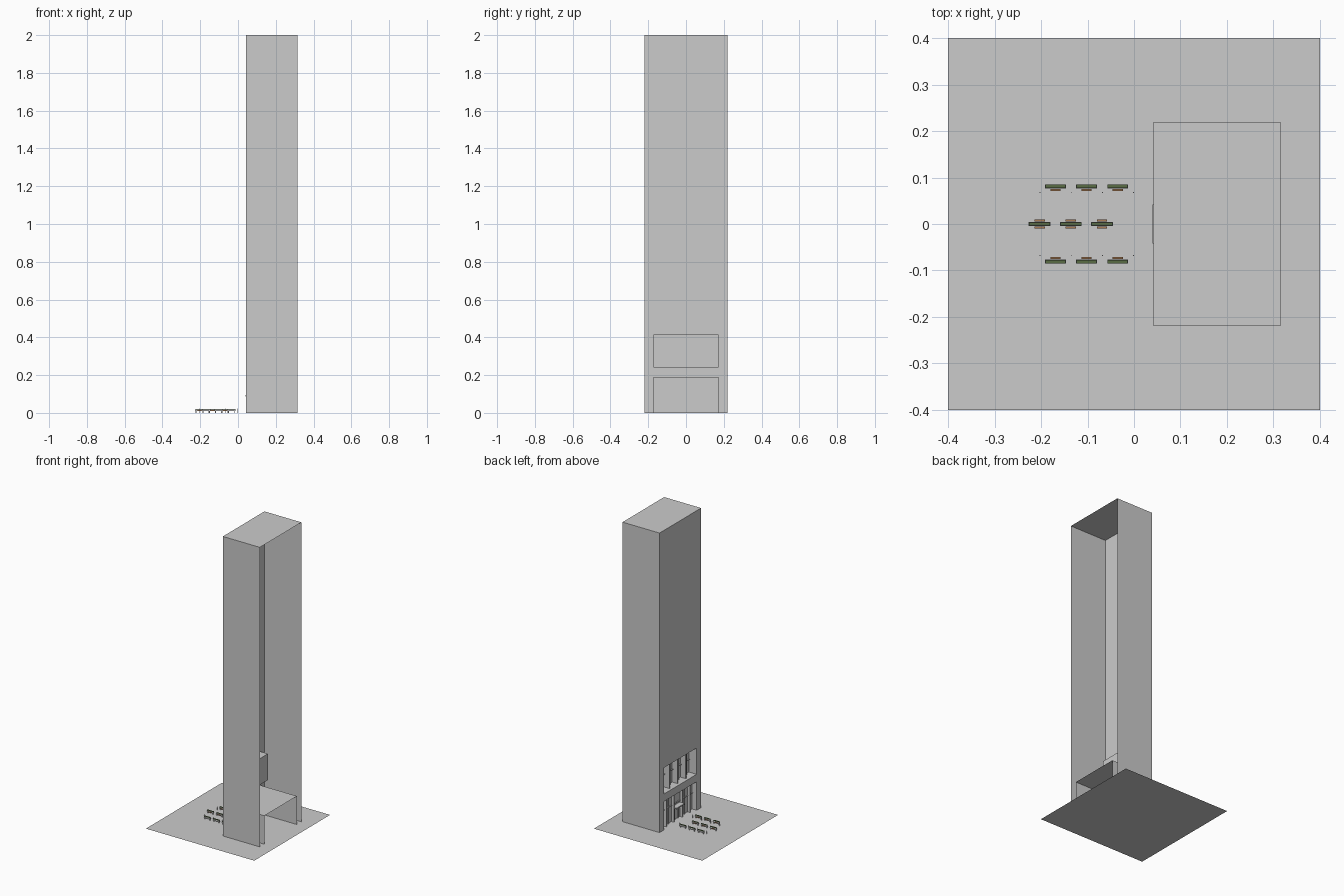
import bpy

if "Cube" in bpy.data.objects:
    bpy.data.objects.remove(bpy.data.objects["Cube"])

X0, X1, HY, TOP = 0.042, 0.315, 0.219, 2.0   # tower extents
OPEN = 0.172                                 # half width of facade openings
LOBBY_H, WIN_Z0, WIN_Z1 = 0.19, 0.24, 0.415
DOOR_X, WIN_X = 0.075, 0.10                  # recess depths


def material(name, rgb):
    m = bpy.data.materials.new(name)
    m.diffuse_color = (*rgb, 1)
    m.use_nodes = True
    m.node_tree.nodes["Principled BSDF"].inputs["Base Color"].default_value = m.diffuse_color
    return m


HEDGE = material("hedge_green", (0.10, 0.15, 0.06))
WOOD = material("bench_wood", (0.40, 0.20, 0.09))


def build(name, verts, faces, mat=None):
    me = bpy.data.meshes.new(name)
    me.from_pydata(verts, [], faces)
    ob = bpy.data.objects.new(name, me)
    bpy.context.collection.objects.link(ob)
    if mat:
        me.materials.append(mat)
    return ob


def sheets(name, rects):
    """Rectangles lying in an axis plane, given as (low corner, high corner)."""
    verts, faces = [], []
    for a, b in rects:
        flat = [i for i in range(3) if a[i] == b[i]][0]
        u, v = [i for i in range(3) if i != flat]
        n = len(verts)
        for s, t in ((0, 0), (1, 0), (1, 1), (0, 1)):
            p = list(a)
            p[u] = (a, b)[s][u]
            p[v] = (a, b)[t][v]
            verts.append(p)
        faces.append((n, n + 1, n + 2, n + 3))
    return build(name, verts, faces)


def boxes(name, items, mat=None):
    """Boxes given as (x0, x1, y0, y1, z0, z1), joined in one object."""
    verts, faces = [], []
    for x0, x1, y0, y1, z0, z1 in items:
        n = len(verts)
        verts += [(x, y, z) for x in (x0, x1) for y in (y0, y1) for z in (z0, z1)]
        faces += [tuple(n + i for i in f) for f in
                  ((0, 1, 3, 2), (4, 6, 7, 5), (0, 4, 5, 1),
                   (2, 3, 7, 6), (0, 2, 6, 4), (1, 5, 7, 3))]
    return build(name, verts, faces, mat)


# Plaza
sheets("plaza_ground", [((-0.4, -0.4, 0), (0.4, 0.4, 0))])

# Tower shell, open at the rear
sheets("tower_sides_and_roof", [
    ((X0, -HY, 0), (X1, -HY, TOP)),
    ((X0, HY, 0), (X1, HY, TOP)),
    ((X0, -HY, TOP), (X1, HY, TOP))])

# Facade around the two openings
sheets("facade", [
    ((X0, -HY, 0), (X0, -OPEN, WIN_Z1)),
    ((X0, OPEN, 0), (X0, HY, WIN_Z1)),
    ((X0, -OPEN, LOBBY_H), (X0, OPEN, WIN_Z0)),
    ((X0, -HY, WIN_Z1), (X0, HY, TOP))])

# Lobby walls, ceiling and glazed entrance wall
sheets("lobby", [
    ((X0, -OPEN, 0), (X1, -OPEN, LOBBY_H)),
    ((X0, OPEN, 0), (X1, OPEN, LOBBY_H)),
    ((X0, -OPEN, LOBBY_H), (X1, OPEN, LOBBY_H)),
    ((DOOR_X, -OPEN, 0), (DOOR_X, OPEN, LOBBY_H))])

# Upper window recess
sheets("window_recess", [
    ((X0, -OPEN, WIN_Z0), (WIN_X, -OPEN, WIN_Z1)),
    ((X0, OPEN, WIN_Z0), (WIN_X, OPEN, WIN_Z1)),
    ((X0, -OPEN, WIN_Z0), (WIN_X, OPEN, WIN_Z0)),
    ((X0, -OPEN, WIN_Z1), (WIN_X, OPEN, WIN_Z1)),
    ((WIN_X, -OPEN, WIN_Z0), (WIN_X, OPEN, WIN_Z1))])

# Window mullions, with every other post deeper, and one transom
posts = []
for i in range(1, 8):
    y = -OPEN + i * OPEN / 4
    deep = 0.040 if i % 2 == 0 else 0.015
    posts.append((WIN_X - deep, WIN_X, y - 0.003, y + 0.003, WIN_Z0, WIN_Z1))
posts.append((WIN_X - 0.008, WIN_X, -OPEN, OPEN, 0.325, 0.330))
boxes("window_mullions", posts)

# Entrance mullions, transom and door frames
frames = [(DOOR_X - 0.006, DOOR_X, -OPEN, OPEN, 0.108, 0.112)]
for s in (-1, 1):
    for y, deep in ((0.045, 0.02), (0.085, 0.006), (0.125, 0.02)):
        frames.append((DOOR_X - deep, DOOR_X, s * y - 0.003, s * y + 0.003, 0, LOBBY_H))
    frames.append((DOOR_X - 0.006, DOOR_X, s * 0.02 - 0.002, s * 0.02 + 0.002, 0, 0.09))
boxes("entrance_frames", frames)

# Entrance canopy
boxes("entrance_canopy", [(X0 - 0.002, DOOR_X, -0.042, 0.042, 0.088, 0.096)])


def planter(tag, x, y, half_len, half_w, bench_sides):
    """Raised planter on feet, with hedge and benches on the given sides."""
    body = [(x - half_len, x + half_len, y - half_w, y + half_w, 0.009, 0.017)]
    for s in (-1, 1):
        fx = x + s * half_len * 0.8
        body.append((fx - 0.002, fx + 0.002, y - half_w * 0.6, y + half_w * 0.6, 0, 0.009))
    boxes("planter_" + tag, body)
    boxes("hedge_" + tag, [(x - half_len + 0.001, x + half_len - 0.001,
                            y - half_w + 0.001, y + half_w - 0.001, 0.017, 0.021)], HEDGE)
    boxes("bench_" + tag, [(x - 0.011, x + 0.011, y + s * (half_w + 0.0035) - 0.002,
                            y + s * (half_w + 0.0035) + 0.002, 0.010, 0.014)
                           for s in bench_sides], WOOD)


# Three rows of planters
for i in range(3):
    planter(f"centre_{i}", -0.203 + i * 0.067, 0, 0.0235, 0.004, (-1, 1))
    for s, side in ((-1, "right"), (1, "left")):
        planter(f"{side}_{i}", -0.169 + i * 0.067, s * 0.081, 0.0225, 0.0045, (-s,))

# Slim marker posts along the rows
boxes("marker_posts", [(x - 0.001, x + 0.001, s * 0.068 - 0.001, s * 0.068 + 0.001, 0, 0.022)
                       for x in (-0.202, -0.135, -0.068, -0.001) for s in (-1, 1)])
